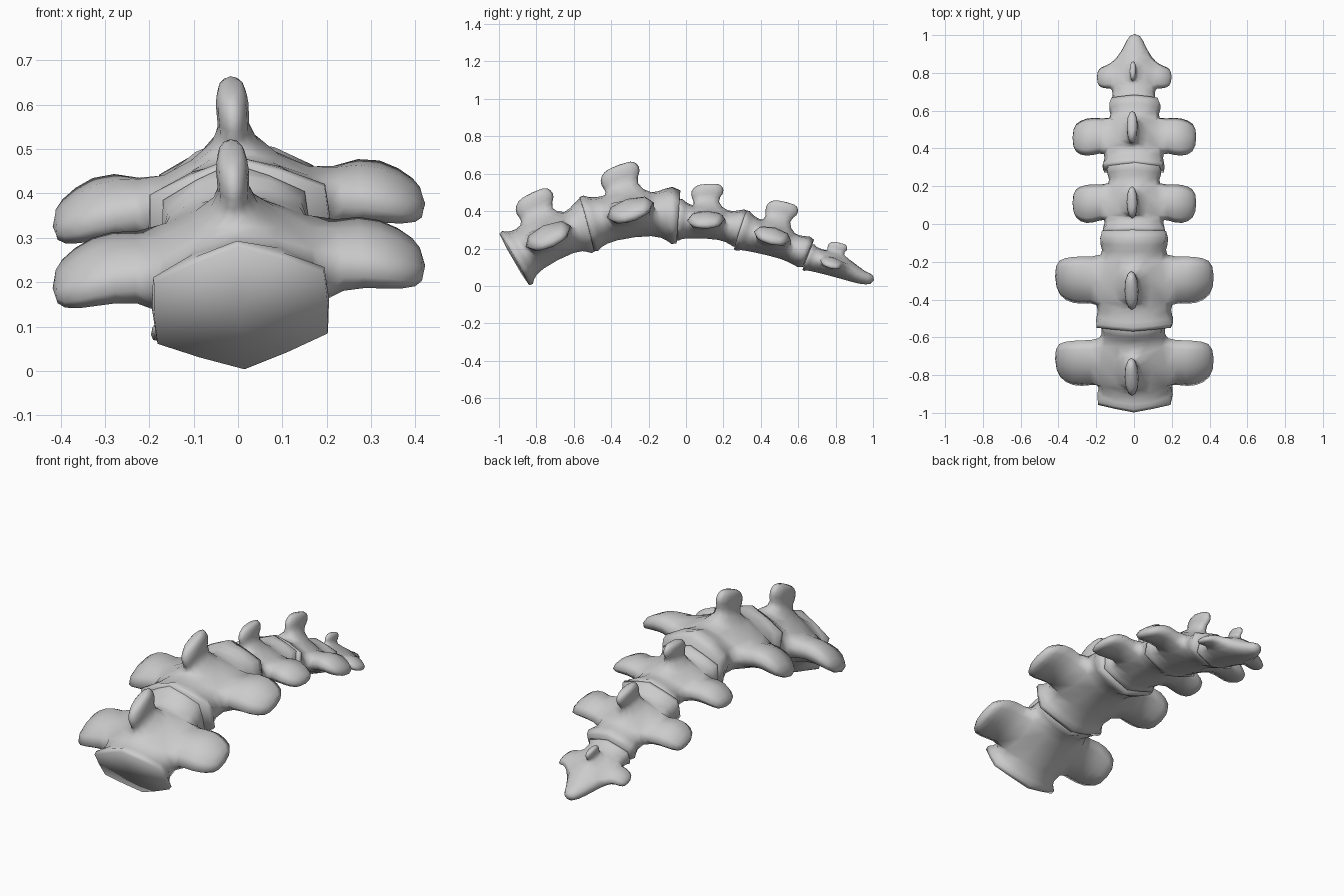
import bpy, bmesh
from math import sin, cos, radians
from mathutils import Vector, Matrix

if "Cube" in bpy.data.objects:
    bpy.data.objects.remove(bpy.data.objects["Cube"])

ROLL = radians(-3.5)          # the whole row leans slightly to one side
HEX = [(0, 1), (1, .5), (1, -.5), (0, -1), (-1, -.5), (-1, .5)]

# side process stages: x, y offset, z offset, half depth, half thickness
WING = [(.28, .010, .010, .150, .070), (.37, .005, -.018, .135, .055), (.425, .015, -.045, .080, .028)]
# top process stages: z, y offset, half depth, half width
SPINE = [(.145, .005, .085, .028), (.195, .025, .140, .040),
         (.240, .030, .120, .038), (.266, .040, .080, .025)]


def bridge(bm, a, b):
    n = len(a)
    for i in range(n):
        bm.faces.new((a[i], a[(i + 1) % n], b[(i + 1) % n], b[i]))


def grow(bm, root, stages):
    """Extend an open loop through several matching loops and cap it."""
    for points in stages:
        loop = [bm.verts.new(p) for p in points]
        bridge(bm, root, loop)
        root = loop
    bm.faces.new(root)


def vertebra(name, rings, origin, pitch, s, sharp_end=True):
    bm = bmesh.new()
    oy, oz = origin
    frame = Matrix.Translation((0, oy, oz)) @ Matrix.Rotation(radians(pitch), 4, 'X')

    # raised lip just behind the front joint face
    y, z, w, h, tilt = rings[0]
    d, t = .04 * s, radians(tilt)
    lip = (y + d * cos(t), z + d * sin(t), w * 1.04, h * 1.07, tilt)
    rings = [(y, z, w * .98, h * .97, tilt), lip] + rings[1:]

    # six-sided body rings
    loops = []
    for y, z, w, h, tilt in rings:
        t = radians(tilt)
        loops.append([bm.verts.new((u * w, y - v * h * sin(t), z + v * h * cos(t)))
                      for u, v in HEX])
    for k in range(len(loops) - 1):
        a, b = loops[k], loops[k + 1]
        for i in range(6):
            if k == 2 and i in (0, 1, 4, 5):    # left open for the processes
                continue
            j = (i + 1) % 6
            bm.faces.new((a[i], a[j], b[j], b[i]))
    bm.faces.new(loops[0])
    bm.faces.new(loops[-1])

    # side processes
    f, b = loops[2], loops[3]
    for side, top, low in ((1, 1, 2), (-1, 5, 4)):
        stages = [[frame @ (Vector((side * x, yc + py * ry, zc + pz * rz)) * s)
                   for py, pz in ((-1, 1), (1, 1), (1, -1), (-1, -1))]
                  for x, yc, zc, ry, rz in WING]
        grow(bm, [f[top], b[top], b[low], f[low]], stages)

    # top process
    stages = [[frame @ (Vector((px * rx, yc + py * ry, z)) * s)
               for px, py in ((-1, -.55), (0, -1), (1, -.55), (1, .55), (0, 1), (-1, .55))]
              for z, yc, ry, rx in SPINE]
    grow(bm, [f[5], f[0], f[1], b[1], b[0], b[5]], stages)

    # keep the joint faces crisp
    crease = bm.edges.layers.float.new('crease_edge')
    for ring in [loops[0]] + ([loops[-1]] if sharp_end else []):
        for v in ring:
            for e in v.link_edges:
                e[crease] = 1.0 if e.other_vert(v) in ring else 0.7
    bmesh.ops.recalc_face_normals(bm, faces=bm.faces[:])
    bmesh.ops.rotate(bm, verts=bm.verts[:], cent=(0.01, oy, oz),
                     matrix=Matrix.Rotation(ROLL, 3, 'Y'))

    mesh = bpy.data.meshes.new(name)
    bm.to_mesh(mesh)
    bm.free()
    ob = bpy.data.objects.new(name, mesh)
    bpy.context.collection.objects.link(ob)
    sub = ob.modifiers.new('rounding', 'SUBSURF')
    sub.levels = sub.render_levels = 1
    bpy.context.view_layer.objects.active = ob
    ob.select_set(True)
    bpy.ops.object.modifier_apply(modifier=sub.name)
    bpy.ops.object.shade_smooth_by_angle(angle=radians(120))
    ob.select_set(False)


# body rings: y, z, half width, half height, tilt
vertebra('front_vertebra',
         [(-.918, .142, .20, .168, 30), (-.85, .19, .19, .145, 26), (-.605, .29, .17, .115, 20),
          (-.565, .315, .18, .172, 14), (-.51, .33, .155, .145, 12)],
         (-.745, .245), 25, 1)
vertebra('second_vertebra',
         [(-.53, .33, .205, .158, 15), (-.42, .36, .19, .14, 12), (-.165, .38, .155, .122, 7),
          (-.11, .385, .195, .178, 2), (-.04, .37, .17, .145, -4)],
         (-.305, .387), 20, 1)
vertebra('middle_vertebra',
         [(-.045, .355, .165, .115, -5), (.03, .34, .15, .10, -8), (.21, .32, .12, .085, -13),
          (.26, .315, .155, .12, -16), (.305, .305, .135, .10, -18)],
         (.10, .34), 2, .78)
vertebra('fourth_vertebra',
         [(.29, .30, .165, .115, -18), (.38, .262, .15, .10, -20), (.555, .205, .115, .08, -21),
          (.605, .19, .15, .105, -22), (.655, .175, .125, .08, -22)],
         (.455, .257), -14, .78)
vertebra('tail_tip',
         [(.65, .155, .115, .078, -22), (.71, .135, .115, .075, -22), (.885, .075, .095, .06, -25),
          (.935, .045, .06, .045, -25), (1.01, .03, .03, .033, -15)],
         (.775, .115), -14, .47, sharp_end=False)
